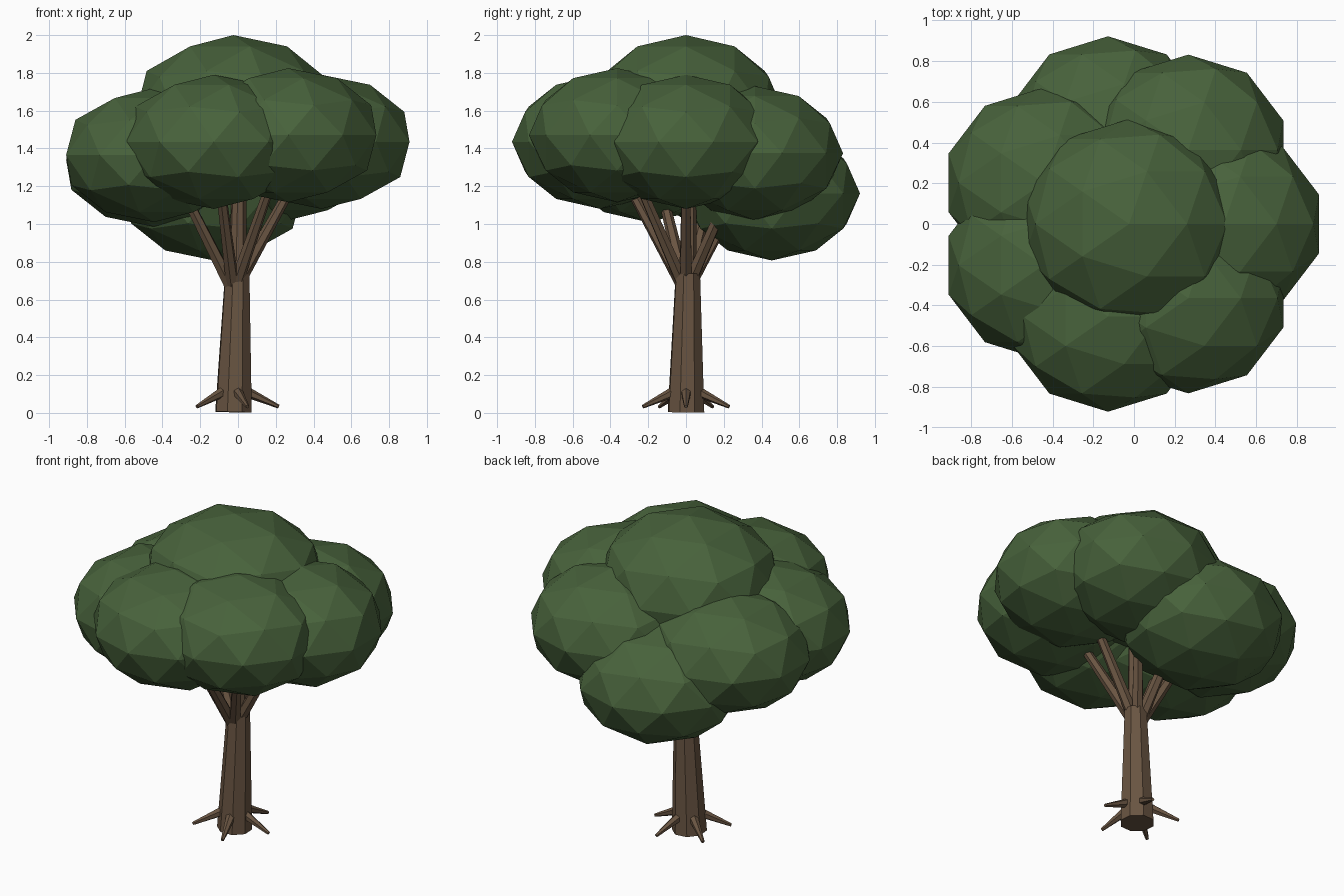
import bpy
import math
from mathutils import Vector

if "Cube" in bpy.data.objects:
    bpy.data.objects.remove(bpy.data.objects["Cube"])

AXIS_X = -0.024  # trunk and canopy ring share this centre line


def material(name, color):
    mat = bpy.data.materials.new(name)
    mat.diffuse_color = (*color, 1.0)
    mat.use_nodes = True
    mat.node_tree.nodes["Principled BSDF"].inputs["Base Color"].default_value = mat.diffuse_color
    return mat


bark = material("bark_brown", (0.141, 0.090, 0.054))
leaf = material("leaf_green", (0.064, 0.122, 0.044))


def limb(name, start, end, r1, r2, sides):
    """Tapered flat-faced cylinder between two points."""
    start, end = Vector(start), Vector(end)
    axis = end - start
    bpy.ops.mesh.primitive_cone_add(vertices=sides, radius1=r1, radius2=r2,
                                    depth=axis.length, location=(start + end) / 2)
    obj = bpy.context.object
    obj.name = name
    obj.rotation_euler = axis.to_track_quat('Z', 'Y').to_euler()
    obj.data.materials.append(bark)
    return obj


def leaf_clump(name, center, size):
    """Flattened low-poly ball of foliage."""
    bpy.ops.mesh.primitive_ico_sphere_add(subdivisions=2, radius=1, location=center)
    obj = bpy.context.object
    obj.name = name
    obj.scale = size
    obj.data.materials.append(leaf)


def polar(angle, r, z):
    return (AXIS_X + r * math.cos(angle), r * math.sin(angle), z)


# Trunk, leaning very slightly, with a thinner leader above it
limb("trunk", (AXIS_X, 0, 0.004), (-0.004, 0.01, 0.74), 0.102, 0.068, 8)
limb("leader", (-0.004, 0.01, 0.68), (0.01, 0.02, 1.45), 0.048, 0.035, 8)

# Roots spread evenly around the base
for i in range(5):
    a = math.tau * i / 5
    limb(f"root_{i + 1}", polar(a, 0.06, 0.115), polar(a, 0.24, 0.033), 0.03, 0.01, 6)

# Ring of foliage clumps, each carried by a branch
ring_heights = [1.435, 1.375, 1.162, 1.34, 1.365, 1.435, 1.47]
for i, z in enumerate(ring_heights):
    a = math.tau * i / len(ring_heights)
    limb(f"branch_{i + 1}", polar(a, 0.02, 0.68), polar(a, 0.36, 1.29), 0.036, 0.024, 6)
    leaf_clump(f"leaf_clump_{i + 1}", polar(a, 0.466, z), (0.49, 0.467, 0.355))

# Crown clump on top
leaf_clump("leaf_crown", (AXIS_X, 0, 1.6), (0.54, 0.515, 0.40))
